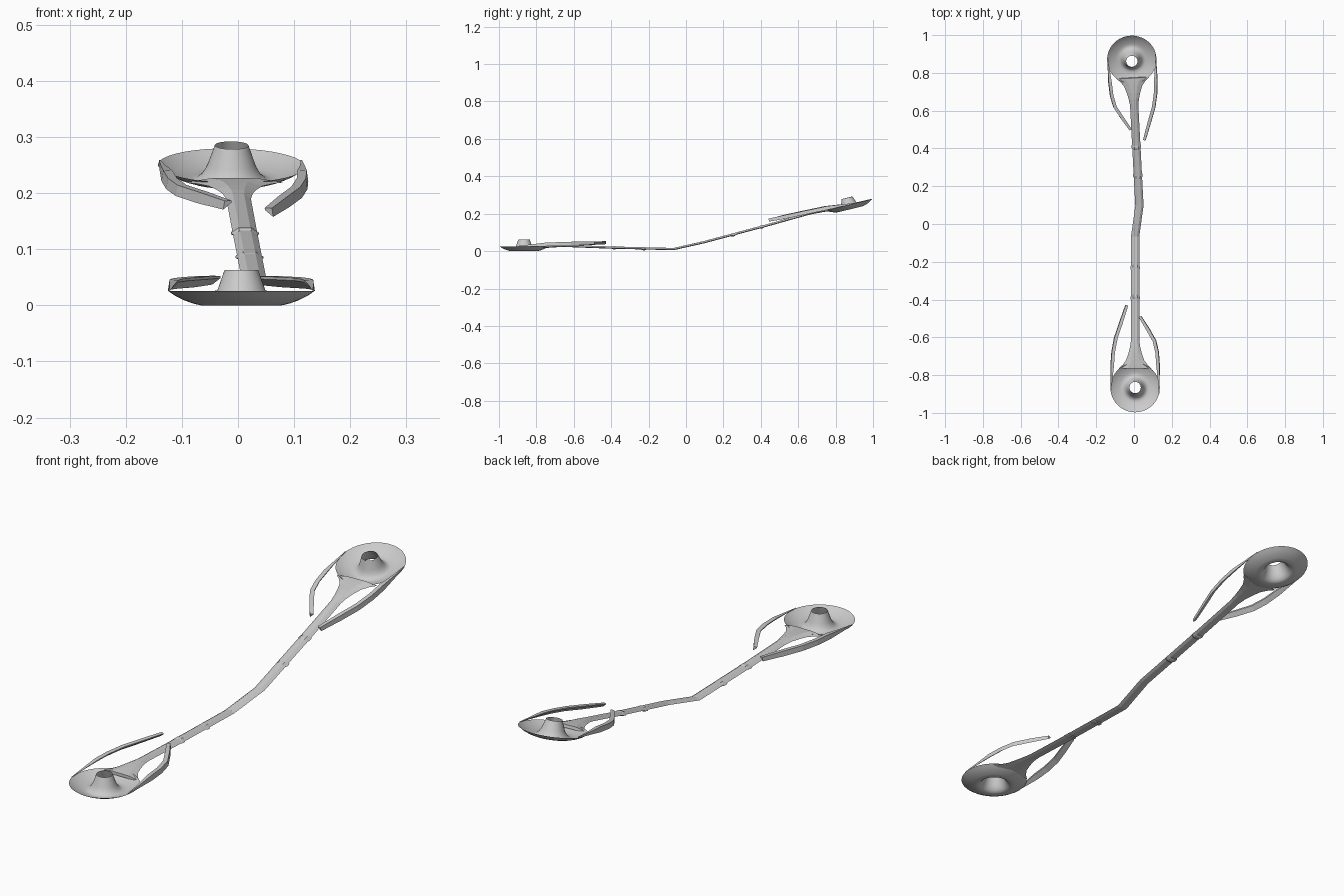
import bpy, bmesh, math
from mathutils import Matrix, Vector

if "Cube" in bpy.data.objects:
    bpy.data.objects.remove(bpy.data.objects["Cube"])


def finish(name, bm, mat, smooth=False):
    bmesh.ops.recalc_face_normals(bm, faces=bm.faces[:])
    me = bpy.data.meshes.new(name)
    bm.to_mesh(me)
    bm.free()
    ob = bpy.data.objects.new(name, me)
    bpy.context.collection.objects.link(ob)
    ob.matrix_world = mat
    if smooth:
        bpy.ops.object.select_all(action='DESELECT')
        ob.select_set(True)
        bpy.context.view_layer.objects.active = ob
        bpy.ops.object.shade_smooth_by_angle(angle=math.radians(35))
    return ob


def loft(name, rings, mat):
    """Closed skin through equal-length rings of points."""
    bm = bmesh.new()
    vs = [[bm.verts.new(p) for p in r] for r in rings]
    n = len(vs[0])
    for a, b in zip(vs, vs[1:]):
        for i in range(n):
            j = (i + 1) % n
            bm.faces.new((a[i], a[j], b[j], b[i]))
    bm.faces.new(vs[0])
    bm.faces.new(vs[-1])
    return finish(name, bm, mat)


def revolve(name, profile, mat, n=40):
    """Open thin shell turned around z."""
    bm = bmesh.new()
    vs = [[bm.verts.new((r * math.cos(t), r * math.sin(t), z))
           for t in (2 * math.pi * i / n for i in range(n))] for r, z in profile]
    for a, b in zip(vs, vs[1:]):
        for i in range(n):
            j = (i + 1) % n
            bm.faces.new((a[i], a[j], b[j], b[i]))
    return finish(name, bm, mat, True)


def arm_ring(w, y, z, h=1.0, chevron=0.0):
    """Flat six-sided arm section."""
    sec = [(-1, -.003), (-.45, .005), (.45, .005), (1, -.003), (.45, -.007), (-.45, -.007)]
    return [Vector((u * w, y + chevron * (1 - abs(u)), z + v * h)) for u, v in sec]


def arm_z(y):
    return 0.029 - 0.017 * min(1, max(0, (y - .2) / .5))


# dish and hollow hub share one turned profile
DISH = [(.131, .026), (.118, .017), (.102, .009), (.085, .003), (.072, 0), (.062, .002),
        (.053, .009), (.046, .02), (.042, .029), (.030, .063)]
# neck flare and arm: half width, y, z
ARM = [(.088, .10, .022), (.066, .12, .024), (.048, .145, .026), (.036, .18, .028),
       (.027, .215, .029), (.022, .25, .028), (.022, .45, arm_z(.45)), (.022, .80, .012)]
# prong outer edges: x, y, z, size
LEFT = [(-.128, -.03, .027, .15), (-.130, .04, .031, .5), (-.131, .12, .036, 1), (-.126, .19, .038, 1),
        (-.112, .265, .040, 1), (-.085, .345, .042, 1), (-.052, .438, .045, .8)]
RIGHT = [(.128, -.03, .027, .15), (.130, .04, .031, .5), (.131, .12, .036, 1), (.126, .19, .038, 1),
         (.112, .25, .040, 1), (.075, .315, .042, 1), (.034, .378, .044, .8)]


def prong(name, path, mat):
    rings = []
    for x, y, z, s in path:
        d = -1 if x > 0 else 1
        rings.append([(x, y, z - .010 * s), (x + d * .003 * s, y, z + .010 * s),
                      (x + d * .019 * s, y - .006 * s, z + .009 * s),
                      (x + d * .018 * s, y - .006 * s, z + .004 * s)])
    loft(name, rings, mat)


def half(side, mat):
    revolve(side + "_dish", DISH, mat)
    loft(side + "_arm", [arm_ring(*a) for a in ARM], mat)
    for k, y in enumerate((.475, .635)):
        loft(f"{side}_band_{k + 1}", [arm_ring(w, y + dy, arm_z(y), h, .012) for w, dy, h in
             ((.022, -.012, 1), (.025, -.006, 1.4), (.025, .006, 1.4), (.022, .010, 1))], mat)
    prong(side + "_long_prong", LEFT, mat)
    prong(side + "_short_prong", RIGHT, mat)


# two ends: the back one is turned round, yawed and tilted up
front = Matrix.Translation((.006, -.866, 0))
back = (Matrix.Translation((-.012, .876, .224)) @ Matrix.Rotation(math.radians(183), 4, 'Z')
        @ Matrix.Rotation(math.radians(-13.5), 4, 'X'))
half("front", front)
half("back", back)

# bent middle link
start = [front @ p for p in arm_ring(*ARM[-1])]
end = [back @ p for p in arm_ring(*ARM[-1])]
end = [end[i] for i in (3, 2, 1, 0, 5, 4)]
loft("middle_link", [start, end], Matrix.Identity(4))
